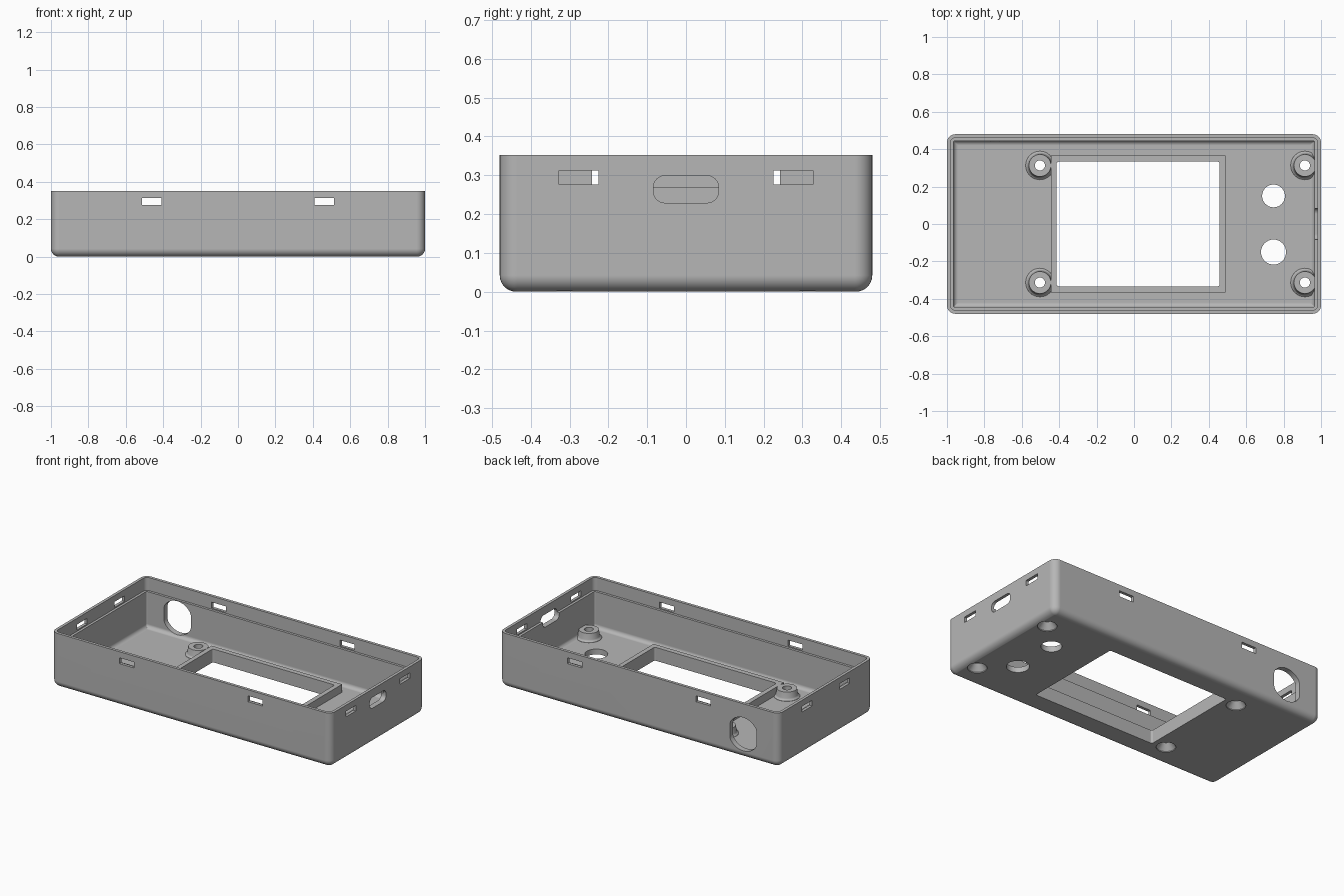
import bpy, bmesh, math
from mathutils import Matrix, Vector

cube = bpy.data.objects.get("Cube")
if cube:
    bpy.data.objects.remove(cube)

grey = bpy.data.materials.new("plain grey")
grey.use_nodes = True
colour = (0.47, 0.47, 0.47, 1)
grey.diffuse_color = colour
grey.node_tree.nodes["Principled BSDF"].inputs["Base Color"].default_value = colour

UPRIGHT = Matrix.Identity(3)
ALONG_Y = Matrix(((1, 0, 0), (0, 0, -1), (0, 1, 0)))
ALONG_X = Matrix(((0, 0, 1), (1, 0, 0), (0, 1, 0)))


def ring(hx, hy, r, z, steps=8):
    """Rounded rectangle; a circle when hx = hy = r."""
    pts = []
    for i, (sx, sy) in enumerate(((1, 1), (-1, 1), (-1, -1), (1, -1))):
        for k in range(steps + 1):
            a = math.pi / 2 * (i + k / steps)
            pts.append(Vector((sx * (hx - r) + r * math.cos(a),
                               sy * (hy - r) + r * math.sin(a), z)))
    return pts


def loft(name, rings, at=(0, 0, 0), turn=UPRIGHT, clamp=None):
    """Closed solid through a stack of rounded rectangles."""
    bm = bmesh.new()
    loops = []
    for spec in rings:
        pts = ring(*spec)
        if clamp:
            for p in pts:
                p.x = max(-clamp, min(clamp, p.x))
        loops.append([bm.verts.new(turn @ p + Vector(at)) for p in pts])
    n = len(loops[0])
    for a, b in zip(loops, loops[1:]):
        for i in range(n):
            j = (i + 1) % n
            bm.faces.new((a[i], a[j], b[j], b[i]))
    bm.faces.new(loops[0])
    bm.faces.new(loops[-1])
    bmesh.ops.remove_doubles(bm, verts=bm.verts, dist=1e-5)
    bmesh.ops.recalc_face_normals(bm, faces=bm.faces)
    mesh = bpy.data.meshes.new(name)
    bm.to_mesh(mesh)
    bm.free()
    mesh.materials.append(grey)
    ob = bpy.data.objects.new(name, mesh)
    bpy.context.collection.objects.link(ob)
    return ob


def prism(name, hx, hy, r, depth, at, turn=UPRIGHT, clamp=None):
    return loft(name, [(hx, hy, r, -depth), (hx, hy, r, depth)], at, turn, clamp)


def combine(base, tool, operation):
    mod = base.modifiers.new(tool.name, "BOOLEAN")
    mod.operation, mod.solver, mod.object = operation, "EXACT", tool
    tool.hide_render = True
    bpy.ops.object.select_all(action="DESELECT")
    bpy.context.view_layer.objects.active = base
    base.select_set(True)
    bpy.ops.object.modifier_apply(modifier=mod.name)
    bpy.data.objects.remove(tool)


# Open tray: rounded outside, thin lip, step, filleted inside floor
HX, HY, TOP, R = 1.0, 0.48, 0.352, 0.045
FLOOR, LIP, WALL, FILLET = 0.035, 0.019, 0.035, 0.025


def shell_ring(inset, z):
    return (HX - inset, HY - inset, max(R - inset, 0.003), z)


quarter = [math.pi / 2 * k / 6 for k in range(7)]
profile = [shell_ring(0.042 * (1 - math.sin(a)), 0.042 * (1 - math.cos(a))) for a in quarter]
profile += [shell_ring(0, TOP), shell_ring(LIP, TOP),
            shell_ring(LIP, 0.268), shell_ring(WALL, 0.268)]
profile += [shell_ring(WALL + FILLET * (1 - math.cos(a)),
                       FLOOR + FILLET * (1 - math.sin(a))) for a in quarter]
case = loft("enclosure_tray", profile)

# Raised frame round the window
WX = 0.022
combine(case, prism("window_frame", 0.466, 0.366, 0, 0.033, (WX, 0, 0.053)), "UNION")

# Tapered screw bosses with a flared foot
bosses = [(x, y) for x in (-0.503, 0.914) for y in (-0.313, 0.313)]
for x, y in bosses:
    foot = [(0.078, 0.03), (0.076, 0.037), (0.069, 0.042), (0.065, 0.05), (0.059, 0.087)]
    combine(case, loft("screw_boss", [(r, r, r, z) for r, z in foot], (x, y, 0)), "UNION")

cuts = [prism("window", 0.436, 0.333, 0.012, 0.2, (WX, 0, 0))]

# Countersunk screw holes
for x, y in bosses:
    sink = [(0.057, -0.02), (0.057, 0.005), (0.027, 0.045), (0.027, 0.2)]
    cuts.append(loft("screw_hole", [(r, r, r, z) for r, z in sink], (x, y, 0)))

# Round openings in the floor
for y, r in ((0.15, 0.061), (-0.15, 0.067)):
    cuts.append(prism("floor_hole", r, r, r, 0.1, (0.746, y, 0)))

# Clip slots in all four walls
SLOT_Z = 0.294
for s in (-1, 1):
    for wall in (-1, 1):
        cuts.append(prism("long_wall_slot", 0.052, 0.019, 0, 0.1,
                          (s * 0.46, wall * HY, SLOT_Z), ALONG_Y))
        cuts.append(prism("short_wall_slot", 0.051, 0.018, 0, 0.1,
                          (wall * HX, s * (0.276 if wall > 0 else 0.191), SLOT_Z), ALONG_X))

# Rounded port in the end wall, flat-sided round port in the back wall
cuts.append(prism("end_port", 0.084, 0.035, 0.03, 0.1, (HX, 0, 0.264), ALONG_X))
cuts.append(prism("back_port", 0.108, 0.108, 0.108, 0.1, (-0.745, HY, 0.155), ALONG_Y, 0.096))

for cut in cuts:
    combine(case, cut, "DIFFERENCE")

# Smooth fillets, crisp edges
bpy.ops.object.shade_smooth_by_angle(angle=math.radians(32))
case.modifiers.new("even_normals", "WEIGHTED_NORMAL").keep_sharp = True
